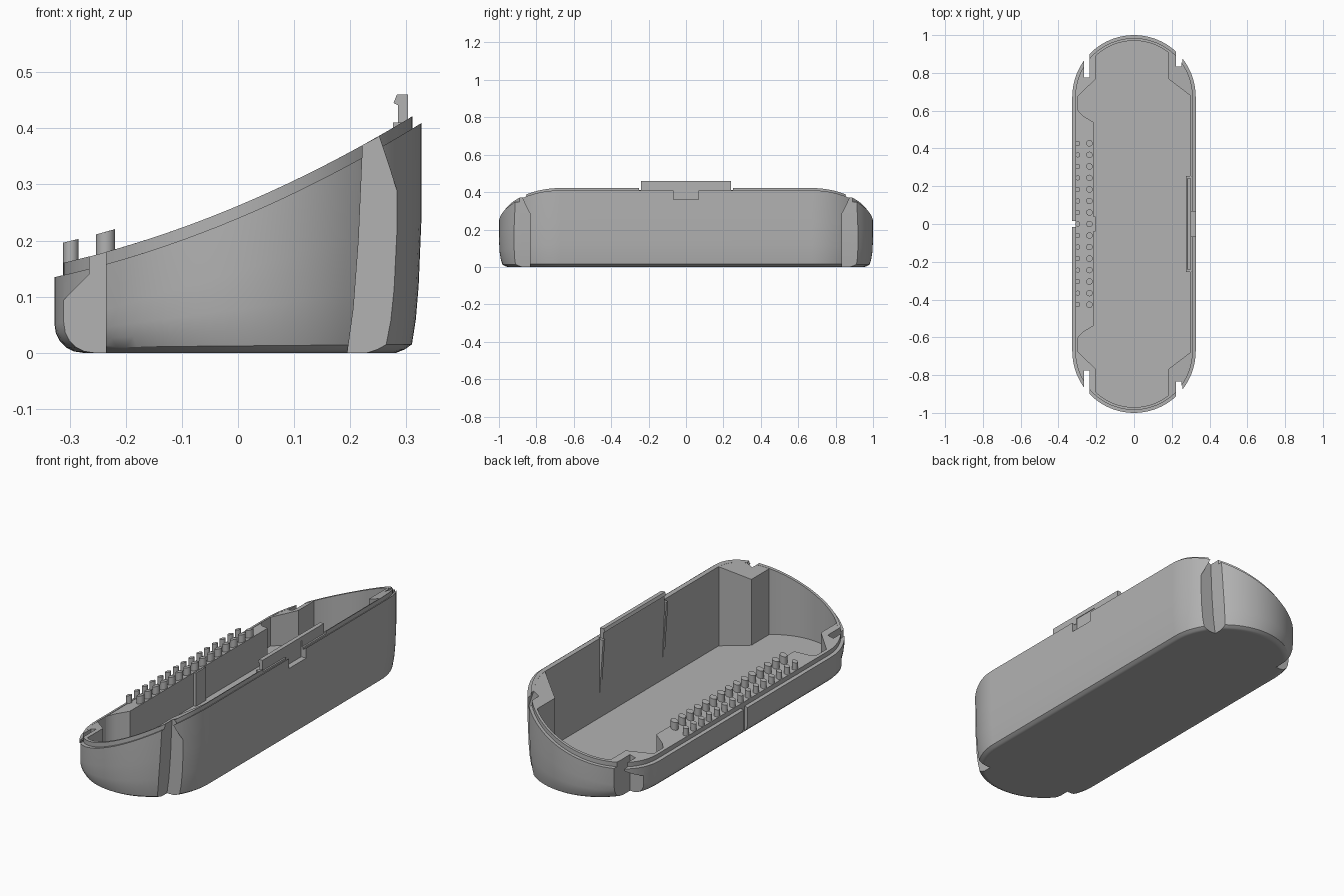
import bpy, bmesh, math

cube = bpy.data.objects.get("Cube")
if cube:
    bpy.data.objects.remove(cube, do_unlink=True)

R, CY = 0.327, 0.673          # end radius and its centre
LIP = 0.022                   # lip height above the rim
WALL, FLOOR = 0.03, 0.02

grey = bpy.data.materials.new("plain grey")
grey.use_nodes = True
grey.diffuse_color = (0.45, 0.45, 0.45, 1)
grey.node_tree.nodes["Principled BSDF"].inputs["Base Color"].default_value = grey.diffuse_color


def rim(x):
    """Height of the curved rim."""
    return 0.24 + 0.42 * x + 0.3 * x * x


def make(name, bm):
    bmesh.ops.recalc_face_normals(bm, faces=bm.faces)
    me = bpy.data.meshes.new(name)
    bm.to_mesh(me)
    bm.free()
    me.materials.append(grey)
    ob = bpy.data.objects.new(name, me)
    bpy.context.collection.objects.link(ob)
    return ob


def loft(name, rings):
    """Skin closed rings and cap both ends."""
    bm = bmesh.new()
    loops = [[bm.verts.new(p) for p in ring] for ring in rings]
    n = len(loops[0])
    for a, b in zip(loops, loops[1:]):
        for i in range(n):
            j = (i + 1) % n
            bm.faces.new((a[i], a[j], b[j], b[i]))
    bm.faces.new(loops[0])
    bm.faces.new(loops[-1])
    return make(name, bm)


def prism(name, plan, z0, top):
    return loft(name, [[(x, y, z0) for x, y in plan], [(x, y, top(x)) for x, y in plan]])


def extrude_y(name, profile, y0, y1):
    return loft(name, [[(x, y, z) for x, z in profile] for y in (y0, y1)])


def box(name, x0, x1, y0, y1, z0, z1):
    return extrude_y(name, [(x0, z0), (x1, z0), (x1, z1), (x0, z1)], y0, y1)


def cut(targets, cutters):
    for cutter in cutters:
        cutter.hide_render = True
        for ob in targets:
            mod = ob.modifiers.new("cut", "BOOLEAN")
            mod.operation, mod.solver, mod.object = "DIFFERENCE", "EXACT", cutter
            bpy.context.view_layer.objects.active = ob
            bpy.ops.object.modifier_apply(modifier=mod.name)
    for cutter in cutters:
        bpy.data.objects.remove(cutter, do_unlink=True)


# Capsule outline, as unit directions paired with the end they belong to
SEG = 40
outline = [(math.cos(math.pi * (i / SEG + k)), math.sin(math.pi * (i / SEG + k)), CY * (1 - 2 * k))
           for k in (0, 1) for i in range(SEG + 1)]


def ring(inset, height):
    return [((R - inset) * c, (R - inset) * s + cy, height((R - inset) * c)) for c, s, cy in outline]


def foot_ring(low, high):
    """Blend the low side's round foot into the high side's tapered one."""
    pts = []
    for c, s, cy in outline:
        t = (c + 1) / 2
        inset, z = (a + (b - a) * t for a, b in zip(low, high))
        pts.append(((R - inset) * c, (R - inset) * s + cy, z))
    return pts


# Shell: rounded foot, wall, stepped lip, cavity
low_foot = [(0.05 * (1 - math.sin(a)), 0.05 * (1 - math.cos(a)))
            for a in (math.pi / 2 * i / 5 for i in range(6))]
high_foot = [(0.045, 0), (0.03, 0.006), (0.017, 0.015), (0.01, 0.06), (0.005, 0.12), (0, 0.24)]
rings = [foot_ring(a, b) for a, b in zip(low_foot, high_foot)]
rings += [ring(0, rim), ring(0.016, rim),
          ring(0.016, lambda x: rim(x) + LIP), ring(WALL, lambda x: rim(x) + LIP),
          ring(WALL, lambda x: FLOOR)]
shell = loft("tray_shell", rings)

# Corner blocks behind the notches
blocks = []


def corner_block(name, inner, x_start, x_end, sy):
    r = R - 0.02
    arc = []
    for i in range(9):
        x = x_start + (x_end - x_start) * i / 8
        arc.append((x, CY + math.sqrt(r * r - x * x)))
    plan = [(x, sy * y) for x, y in inner + arc]
    blocks.append(prism(name, plan, 0.015, lambda x: rim(x) + LIP - 0.001))


cutters = []
for side, sy in (("back", 1), ("front", -1)):
    corner_block(side + "_right_block", [(-0.304, 0.67), (-0.205, 0.765)], -0.205, -0.304, sy)
    corner_block(side + "_left_block", [(0.304, 0.675), (0.18, 0.77)], 0.18, 0.304, sy)
    cutters.append(extrude_y("low_notch", [
        (-0.235, -0.1), (-0.235, 0.6), (-0.265, 0.6), (-0.265, 0.14), (-0.405, 0), (-0.405, -0.1)],
        sy * 0.775, sy * 1.1))
    cutters.append(extrude_y("high_notch", [
        (0.195, -0.1), (0.195, 0), (0.206, 0.08), (0.215, 0.2), (0.222, 0.36), (0.222, 0.6),
        (0.25, 0.6), (0.25, 0.39), (0.283, 0.29), (0.41, -0.1)], sy * 0.835, sy * 1.1))
cut([shell] + blocks, cutters)

# Retaining clip on the high side
clip = extrude_y("clip", [
    (0.298, 0.12), (0.303, 0.12), (0.303, 0.46), (0.283, 0.46), (0.277, 0.445),
    (0.285, 0.441), (0.285, 0.39)], -0.24, 0.24)
for sy in (1, -1):
    extrude_y("clip_rib", [(0.298, 0.1), (0.305, 0.1), (0.305, 0.41), (0.276, 0.41)],
              sy * 0.24, sy * 0.255)
cut([shell], [box("lip_gap", 0.28, 0.32, -0.25, 0.25, 0.409, 0.6),
              box("centre_groove", -0.4, -0.311, -0.015, 0.015, -0.1, 0.6)])
cut([shell, clip], [box("latch_recess", 0.3, 0.4, -0.067, 0.067, 0.36, 0.44)])

# Ledge on the low side with its centre rib
half = [(-0.304, 0.64), (-0.295, 0.6), (-0.27, 0.572), (-0.215, 0.54)]
prism("peg_ledge", half + [(x, -y) for x, y in reversed(half)], 0.015,
      lambda x: rim(x) + LIP - 0.002)
prism("ledge_rib", [(-0.22, -0.04), (-0.203, -0.04), (-0.203, 0.04), (-0.22, 0.04)], 0.015,
      lambda x: rim(x) + LIP - 0.004)

# Two rows of pegs with sloping tops
for row, px, pr in (("outer", -0.298, 0.0135), ("inner", -0.236, 0.017)):
    for i in range(-7, 8):
        plan = [(px + pr * math.cos(a), i * 0.061 + pr * math.sin(a))
                for a in (math.tau * k / 20 for k in range(20))]
        prism(row + "_peg", plan, 0.1, lambda x: rim(x) + 0.058)

# Smooth the curves, keep the edges crisp
bpy.ops.object.select_all(action="DESELECT")
for ob in bpy.context.collection.objects:
    if ob.type == "MESH" and grey.name in ob.data.materials:
        ob.select_set(True)
        bpy.context.view_layer.objects.active = ob
bpy.ops.object.shade_smooth_by_angle(angle=math.radians(30))
for ob in bpy.context.selected_objects:
    mod = ob.modifiers.new("even_shading", "WEIGHTED_NORMAL")
    mod.keep_sharp = True
